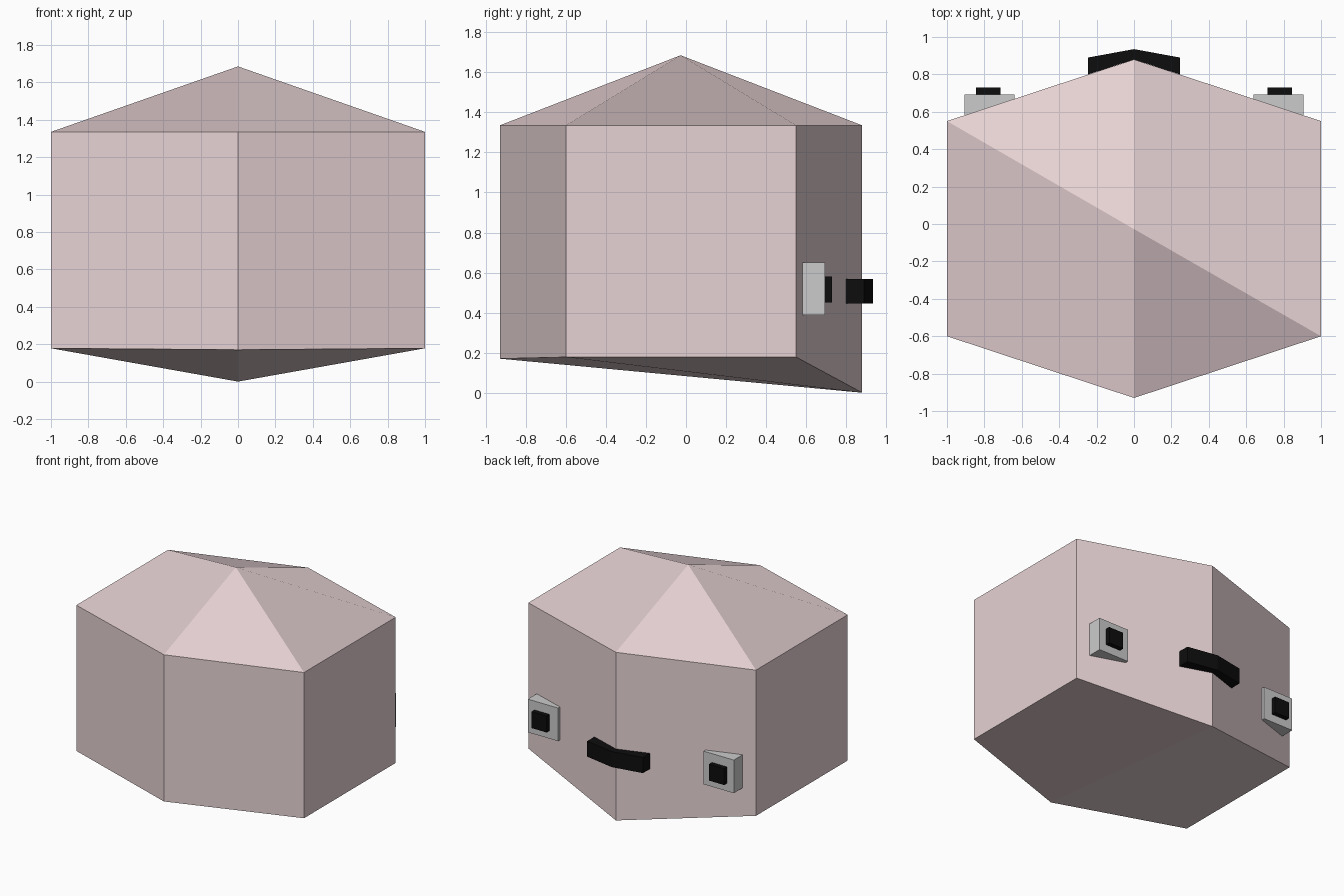
import bpy, bmesh

if "Cube" in bpy.data.objects:
    bpy.data.objects.remove(bpy.data.objects["Cube"])


def material(name, rgb):
    m = bpy.data.materials.new(name)
    m.diffuse_color = (*rgb, 1)
    m.use_nodes = True
    m.node_tree.nodes["Principled BSDF"].inputs["Base Color"].default_value = m.diffuse_color
    return m


pink = material("dusty_pink", (0.80, 0.645, 0.66))
black = material("black", (0.004, 0.004, 0.004))


def mesh_object(name, verts, faces, mat=None):
    mesh = bpy.data.meshes.new(name)
    mesh.from_pydata(verts, [], faces)
    bm = bmesh.new()
    bm.from_mesh(mesh)
    bmesh.ops.recalc_face_normals(bm, faces=bm.faces)
    bm.to_mesh(mesh)
    bm.free()
    if mat:
        mesh.materials.append(mat)
    obj = bpy.data.objects.new(name, mesh)
    bpy.context.collection.objects.link(obj)
    return obj


def prism(name, outline, z0, z1, mat=None):
    """Extrude an xy outline between two heights."""
    n = len(outline)
    verts = [(x, y, z) for z in (z0, z1) for x, y in outline]
    faces = [(i, (i + 1) % n, n + (i + 1) % n, n + i) for i in range(n)]
    faces += [tuple(range(n))[::-1], tuple(range(n, 2 * n))]
    return mesh_object(name, verts, faces, mat)


def rect(x0, x1, y0, y1):
    return [(x0, y0), (x1, y0), (x1, y1), (x0, y1)]


# Body: six-sided shell, sloped underside, low pointed roof
hexagon = [(0, -0.93), (1, -0.6), (1, 0.55), (0, 0.88), (-1, 0.55), (-1, -0.6)]
floor_z = [0.17, 0.178, 0.178, 0.0, 0.178, 0.178]
verts = [(x, y, z) for (x, y), z in zip(hexagon, floor_z)]
verts += [(x, y, 1.335) for x, y in hexagon] + [(0, -0.027, 1.685)]
faces = [(i, (i + 1) % 6, 6 + (i + 1) % 6, 6 + i) for i in range(6)]
faces += [(3, 2, 1, 0), (3, 0, 5, 4)]                                # underside
faces += [(12, 6, 7), (12, 7, 8, 9), (12, 9, 10), (12, 10, 11, 6)]   # roof
mesh_object("body", verts, faces, pink)

# Square housings with dark lenses on both back walls
for side, s in (("right", 1), ("left", -1)):
    prism(f"{side}_lamp_housing", rect(s * 0.64, s * 0.905, 0.583, 0.693), 0.387, 0.65)
    prism(f"{side}_lamp_lens", rect(s * 0.714, s * 0.845, 0.68, 0.73), 0.45, 0.58, black)

# Bent bar wrapped around the back corner
bar = [(-0.245, 0.80), (0, 0.88), (0.245, 0.80), (0.245, 0.89), (0, 0.935), (-0.245, 0.89)]
prism("back_bar", bar, 0.445, 0.568, black)
